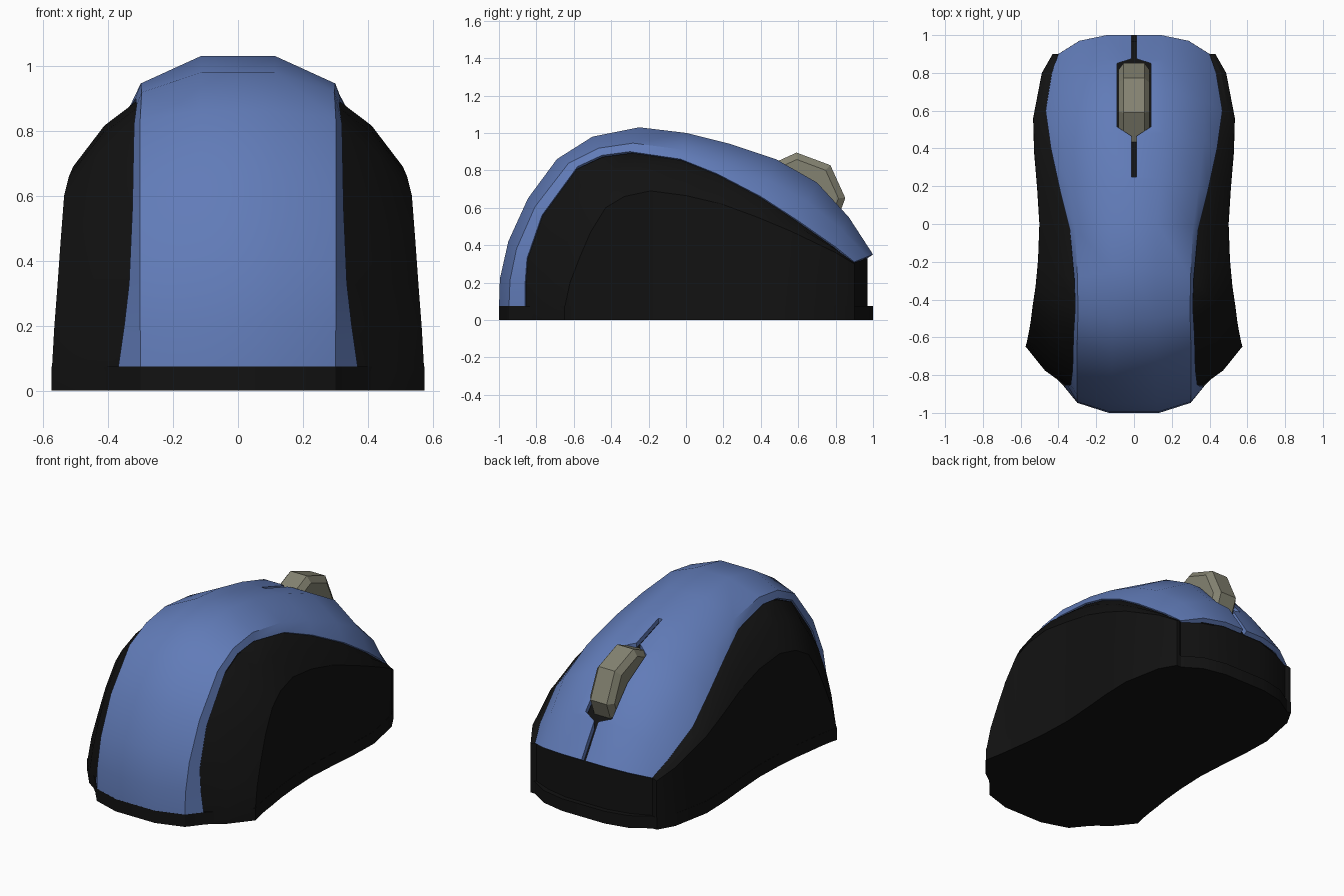
import bpy, bmesh, math
from mathutils import Vector

if "Cube" in bpy.data.objects:
    bpy.data.objects.remove(bpy.data.objects["Cube"])

# Stations run from the nose, over the top, down to the heel:
# crown (y, z), shell edge (x, y, z), crease (x, y, z), shoulder (x factor, blend)
STATIONS = [
    ((1.00, .35), (.40, .90, .31), (.43, .90, .30), (.72, .70)),
    ((.87, .55), (.435, .80, .39), (.487, .80, .36), (.78, .55)),
    ((.70, .735), (.468, .60, .53), (.533, .56, .475), (.80, .50)),
    ((.48, .86), (.44, .40, .66), (.528, .38, .55), (.84, .45)),
    ((.24, .94), (.39, .17, .78), (.512, .19, .62), (.88, .40)),
    ((.00, 1.0), (.34, -.03, .86), (.50, 0, .665), (.92, .36)),
    ((-.25, 1.03), (.315, -.30, .90), (.507, -.19, .69), (.95, .35)),
    ((-.50, .98), (.312, -.45, .88), (.52, -.33, .66), (.95, .38)),
    ((-.69, .86), (.32, -.58, .82), (.535, -.43, .60), (.94, .44)),
    ((-.845, .65), (.325, -.77, .56), (.545, -.51, .47), (.93, .50)),
    ((-.95, .42), (.335, -.85, .33), (.555, -.57, .33), (.90, .56)),
    ((-.995, .22), (.35, -.86, .20), (.565, -.62, .20), (.86, .60)),
    ((-1.0, .06), (.37, -.86, .06), (.573, -.65, .06), (.81, .62)),
]


def material(name, rgb):
    m = bpy.data.materials.new(name)
    m.diffuse_color = (*rgb, 1)
    m.use_nodes = True
    m.node_tree.nodes["Principled BSDF"].inputs["Base Color"].default_value = m.diffuse_color
    return m


BLUE = material("blue_plastic", (.12, .2, .48))
BLACK = material("black_rubber", (.006, .006, .006))
GREY = material("warm_grey", (.23, .225, .165))


def finish(name, bm, mat):
    bmesh.ops.recalc_face_normals(bm, faces=bm.faces)
    me = bpy.data.meshes.new(name)
    bm.to_mesh(me)
    bm.free()
    ob = bpy.data.objects.new(name, me)
    bpy.context.collection.objects.link(ob)
    if mat:
        me.materials.append(mat)
    return ob


def select(ob):
    bpy.ops.object.select_all(action='DESELECT')
    ob.select_set(True)
    bpy.context.view_layer.objects.active = ob


def smooth(ob, degrees):
    select(ob)
    bpy.ops.object.shade_smooth_by_angle(angle=math.radians(degrees))


def mirrored(half):
    """Half row starting at x = 0 -> full row from left to right."""
    return [Vector((-p.x, p.y, p.z)) for p in reversed(half[1:])] + half


def shell_half(station):
    (cy, cz), edge, _, (fx, blend) = station
    crown, edge = Vector((0, cy, cz)), Vector(edge)
    c1 = Vector((edge.x * .36, cy, cz))
    c2 = edge.lerp(crown, blend)
    c2.x = edge.x * fx
    return [crown, c1, c2, edge]


def body_half(station):
    core = [Vector((p.x * .97, p.y * .97, p.z * .945)) for p in shell_half(station)[:3]]
    edge, crease = Vector(station[1]), Vector(station[2])
    mid = crease.lerp(edge, .6)
    mid.x = (edge.x + crease.x) / 2
    return core + [edge * .99, mid, crease]


def grid(rows):
    bm = bmesh.new()
    vs = [[bm.verts.new(p) for p in r] for r in rows]
    for a, b in zip(vs, vs[1:]):
        for i in range(len(a) - 1):
            bm.faces.new((a[i], a[i + 1], b[i + 1], b[i]))
    return bm


def prism(outline, z0, z1):
    bm = bmesh.new()
    face = bm.faces.new([bm.verts.new((x, y, z0)) for x, y in outline])
    new = bmesh.ops.extrude_face_region(bm, geom=[face])["geom"]
    for v in new:
        if isinstance(v, bmesh.types.BMVert):
            v.co.z = z1
    return bm


# Black body: side panels and core, walls dropped to the ground, closed below
bm = grid([mirrored(body_half(s)) for s in STATIONS])
rim = [e for e in bm.edges if e.is_boundary]
walls = bmesh.ops.extrude_edge_only(bm, edges=rim)["geom"]
for v in walls:
    if isinstance(v, bmesh.types.BMVert):
        v.co.z = 0
bottom = [e for e in bm.edges if e.is_boundary]
bmesh.ops.contextual_create(bm, geom=bottom)
smooth(finish("side_body", bm, BLACK), 25)

# Base plate following the footprint
half = [p.xy for p in shell_half(STATIONS[0])]
half += [Vector(s[2][:2]) for s in STATIONS]
half += [p.xy for p in reversed(shell_half(STATIONS[-1]))]
right = [(p.x * 1.002, p.y) for p in half]
left = [(-x, y) for x, y in reversed(right[1:-1])]
smooth(finish("base_plate", prism(right + left, 0, .075), BLACK), 30)

# Blue top shell with thickness
shell = finish("top_shell", grid([mirrored(shell_half(s)) for s in STATIONS]), BLUE)
solid = shell.modifiers.new("thickness", 'SOLIDIFY')
solid.thickness, solid.offset = .03, -1

# Button split and wheel opening cut through the shell
side = [(.013, .25), (.013, .465), (.09, .515), (.09, .85), (.013, .875), (.013, 1.1)]
cutter = finish("slot_cutter", prism(side + [(-x, y) for x, y in reversed(side)], .2, 1.3), None)
cutter.hide_render = True
cut = shell.modifiers.new("slot", 'BOOLEAN')
cut.operation, cut.object = 'DIFFERENCE', cutter
select(shell)
for name in ("thickness", "slot"):
    bpy.ops.object.modifier_apply(modifier=name)
bpy.data.objects.remove(cutter)
smooth(shell, 35)

# Eight-sided scroll wheel with chamfered rims
bm = bmesh.new()
rings = []
for x, r in ((-.083, .215), (-.055, .252), (.055, .252), (.083, .215)):
    angles = [math.radians(92 + 45 * k) for k in range(8)]
    rings.append([bm.verts.new((x, .60 + r * math.cos(a), .643 + r * math.sin(a))) for a in angles])
for a, b in zip(rings, rings[1:]):
    for i in range(8):
        j = (i + 1) % 8
        bm.faces.new((a[i], a[j], b[j], b[i]))
bm.faces.new(rings[0])
bm.faces.new(rings[-1])
finish("scroll_wheel", bm, GREY)
